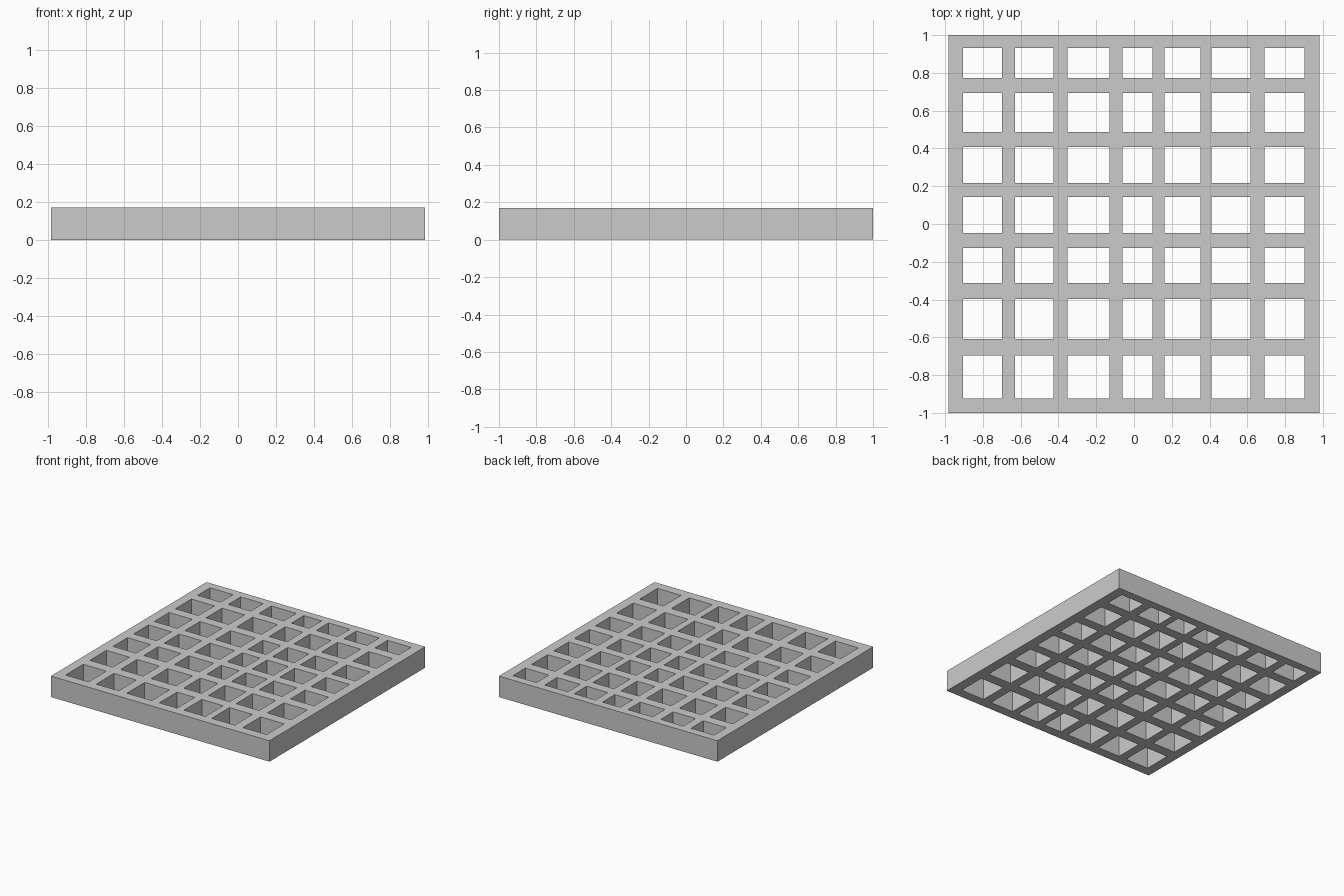
import bpy, bmesh

if "Cube" in bpy.data.objects:
    bpy.data.objects.remove(bpy.data.objects["Cube"])

H = 0.17
# Rail edges along each axis: odd-numbered cells in both directions are openings
XS = [-0.983, -0.905, -0.698, -0.629, -0.427, -0.353, -0.13, -0.061,
      0.098, 0.161, 0.352, 0.41, 0.617, 0.691, 0.903, 0.983]
YS = [-1.0, -0.923, -0.695, -0.61, -0.398, -0.313, -0.127, -0.048,
      0.143, 0.217, 0.408, 0.488, 0.694, 0.774, 0.933, 1.0]

# Flat lattice outline
bm = bmesh.new()
v = [[bm.verts.new((x, y, 0)) for y in YS] for x in XS]
for i in range(len(XS) - 1):
    for j in range(len(YS) - 1):
        if not (i % 2 and j % 2):
            bm.faces.new((v[i][j], v[i + 1][j], v[i + 1][j + 1], v[i][j + 1]))

# Thicken the lattice upwards, keeping the underside
res = bmesh.ops.extrude_face_region(bm, geom=bm.faces[:], use_keep_orig=True)
top = [g for g in res["geom"] if isinstance(g, bmesh.types.BMVert)]
bmesh.ops.translate(bm, verts=top, vec=(0, 0, H))
bmesh.ops.recalc_face_normals(bm, faces=bm.faces[:])

mesh = bpy.data.meshes.new("lattice_panel")
bm.to_mesh(mesh)
bm.free()
bpy.context.collection.objects.link(bpy.data.objects.new("lattice_panel", mesh))
